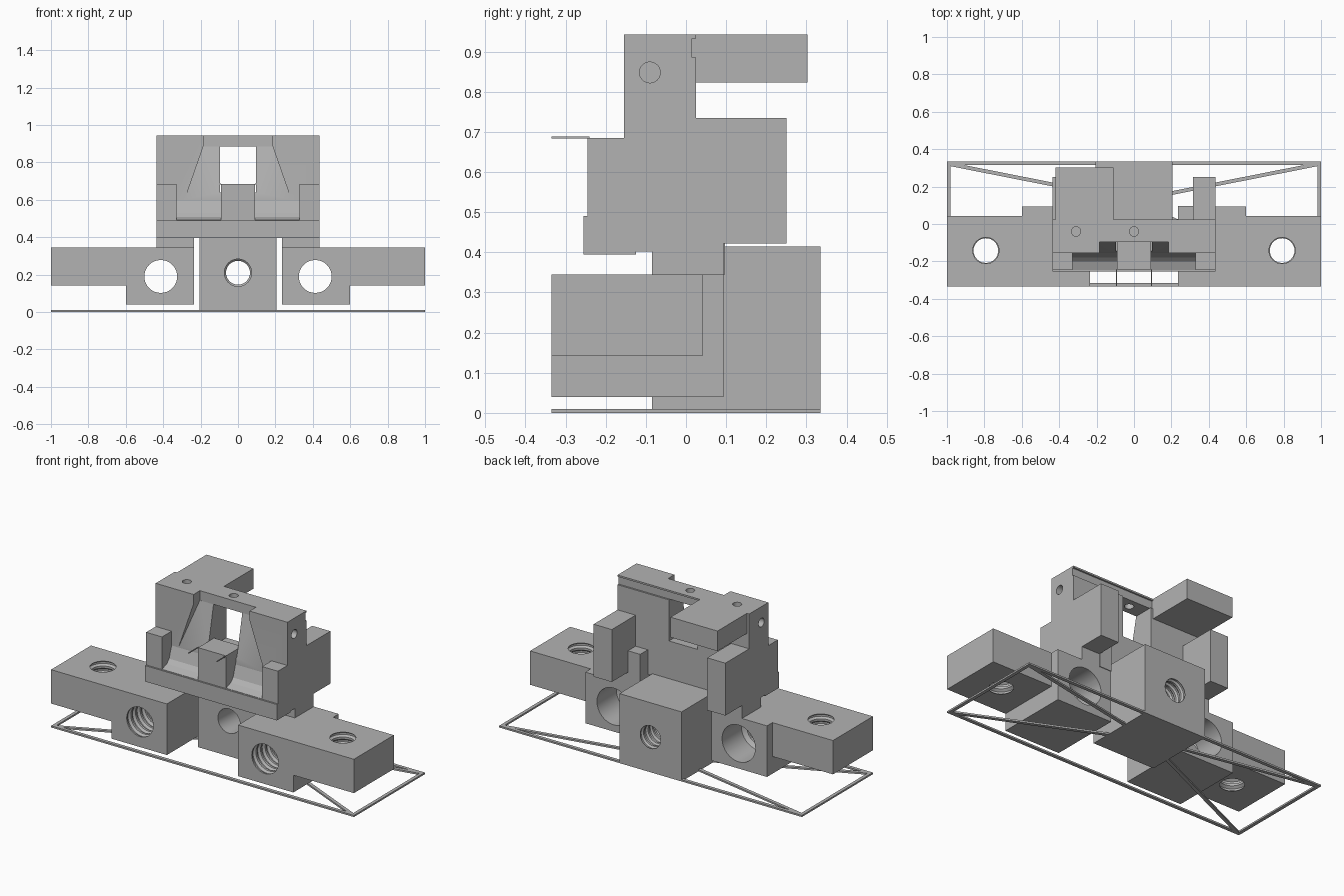
import bpy, bmesh, math
from mathutils import Matrix, Vector

cube = bpy.data.objects.get("Cube")
if cube:
    bpy.data.objects.remove(cube, do_unlink=True)

grey = bpy.data.materials.new("plain grey")
grey.use_nodes = True
grey.diffuse_color = (0.45, 0.45, 0.45, 1)
grey.node_tree.nodes["Principled BSDF"].inputs["Base Color"].default_value = (0.45, 0.45, 0.45, 1)


def finish(name, bm):
    bmesh.ops.recalc_face_normals(bm, faces=bm.faces[:])
    mesh = bpy.data.meshes.new(name)
    bm.to_mesh(mesh)
    bm.free()
    mesh.materials.append(grey)
    ob = bpy.data.objects.new(name, mesh)
    bpy.context.collection.objects.link(ob)
    return ob


def hull(name, points):
    bm = bmesh.new()
    for p in points:
        bm.verts.new(p)
    bmesh.ops.convex_hull(bm, input=bm.verts[:])
    bmesh.ops.dissolve_limit(bm, angle_limit=0.01, verts=bm.verts[:], edges=bm.edges[:])
    return finish(name, bm)


def box(name, x, y, z):
    return hull(name, [(a, b, c) for a in x for b in y for c in z])


def prism(name, x, profile):
    # extrude a (y, z) outline along x
    bm = bmesh.new()
    face = bm.faces.new([bm.verts.new((x[0], y, z)) for y, z in profile])
    new = bmesh.ops.extrude_face_region(bm, geom=[face])["geom"]
    verts = [v for v in new if isinstance(v, bmesh.types.BMVert)]
    bmesh.ops.translate(bm, verts=verts, vec=(x[1] - x[0], 0, 0))
    return finish(name, bm)


def lathe(name, profile, centre, axis, sides=32):
    # revolve (radius, distance) pairs around an axis through centre
    bm = bmesh.new()
    turn = Vector((0, 0, 1)).rotation_difference(Vector(axis)).to_matrix().to_4x4()
    place = Matrix.Translation(centre) @ turn
    rings = []
    for r, d in profile:
        angles = [math.tau * i / sides for i in range(sides)]
        rings.append([bm.verts.new(place @ Vector((r * math.cos(a), r * math.sin(a), d))) for a in angles])
    for lower, upper in zip(rings, rings[1:]):
        for i in range(sides):
            j = (i + 1) % sides
            bm.faces.new((lower[i], lower[j], upper[j], upper[i]))
    bm.faces.new(rings[0])
    bm.faces.new(rings[-1])
    return finish(name, bm)


def thread(start, end, minor, major, turns):
    # zigzag wall of a threaded hole
    step = (end - start) / turns
    points = []
    for i in range(turns):
        d = start + i * step
        points += [(major, d), (major, d + step * 0.25), (minor, d + step * 0.5), (minor, d + step * 0.8)]
    return points + [(major, end)]


def cut(target, *cutters):
    for cutter in cutters:
        cutter.hide_render = True
        mod = target.modifiers.new("cut", "BOOLEAN")
        mod.operation = "DIFFERENCE"
        mod.solver = "EXACT"
        mod.object = cutter
        bpy.context.view_layer.objects.active = target
        bpy.ops.object.modifier_apply(modifier=mod.name)
        bpy.data.objects.remove(cutter, do_unlink=True)


def span(side, a, b):
    return sorted((side * a, side * b))


def strip(name, a, b, width, z):
    # flat bar between two plan points
    a, b = Vector(a), Vector(b)
    n = (b - a).orthogonal().normalized() * width / 2
    return hull(name, [(*(p + s * n), h) for p in (a, b) for s in (-1, 1) for h in z])


BACK = (0, 1, 0)

# Thin base frame with braces
base = box("base_frame", (-1, 1), (-0.335, 0.335), (0, 0.01))
cut(base, box("frame_opening", (-0.98, 0.98), (-0.315, 0.315), (-0.1, 0.1)))
for s in (-1, 1):
    strip("rear_brace", (s * 0.985, 0.32), (s * 0.2, 0.165), 0.02, (0, 0.01))
    strip("front_brace", (s * 0.985, -0.325), (s * 0.2, 0.03), 0.02, (0, 0.01))

# Centre block: smooth at the front, threaded at the back
centre = box("centre_block", (-0.205, 0.205), (-0.085, 0.335), (0, 0.415))
bore = [(0.073, -0.2), (0.073, 0.1)] + thread(0.105, 0.36, 0.064, 0.074, 6)
cut(centre, lathe("centre_bore", bore, (0, 0, 0.21), BACK))

# Side blocks and wings with threaded holes
for s in (-1, 1):
    block = box("side_block", span(s, 0.235, 0.6), (-0.335, 0.093), (0.04, 0.345))
    bore = thread(-0.36, -0.1, 0.088, 0.1, 6) + [(0.11, -0.09), (0.11, 0.2)]
    cut(block, lathe("side_bore", bore, (s * 0.413, 0, 0.19), BACK))
    wing = box("wing", span(s, 0.6, 1), (-0.335, 0.042), (0.143, 0.345))
    bore = thread(0.11, 0.37, 0.066, 0.08, 6)
    cut(wing, lathe("wing_bore", bore, (s * 0.792, -0.142, 0), (0, 0, 1)))
    box("neck", span(s, 0.235, 0.435), (-0.085, 0.093), (0.345, 0.425))
    box("inner_rib", span(s, 0.235, 0.315), (0.02, 0.097), (0.345, 0.55))
    box("rear_arm", span(s, 0.315, 0.435), (0.02, 0.25), (0.422, 0.735))
    box("front_post", span(s, 0.33, 0.435), (-0.245, -0.15), (0.49, 0.685))
    box("thin_rod", span(s, 0.091, 0.096), (-0.335, -0.24), (0.683, 0.688))

# Upright plate with tapered pocket, window, groove and pin holes
plate = box("upright_plate", (-0.435, 0.435), (-0.155, 0.025), (0.402, 0.943))
taper = [(s * x, y, z) for s in (-1, 1)
         for x, y, z in ((0.185, -0.3, 0.886), (0.185, -0.095, 0.886), (0.285, -0.3, 0.6), (0.285, -0.155, 0.6))]
cut(plate,
    hull("pocket", taper),
    box("pocket_top", (-0.185, 0.185), (-0.3, -0.095), (0.885, 1)),
    box("window", (-0.095, 0.095), (-0.3, 0.2), (0.64, 0.885)),
    box("rear_groove", (-0.11, 0.5), (0.015, 0.1), (0.885, 0.933)))
for s in (-1, 1):
    cut(plate, lathe("side_pin", [(0.026, 0.3), (0.026, 0.5)], (0, -0.09, 0.848), (s, 0, 0), 24))
for x in (-0.31, 0):
    cut(plate, lathe("top_pin", [(0.025, 0.75), (0.025, 1)], (x, -0.04, 0), (0, 0, 1), 24))

# Lower beam, sloped sill, centre post and rear overhang
box("front_beam", (-0.435, 0.435), (-0.255, -0.125), (0.395, 0.49))
prism("sloped_sill", (-0.33, 0.33),
      [(-0.14, 0.6), (-0.155, 0.6), (-0.178, 0.53), (-0.2, 0.508), (-0.245, 0.492), (-0.245, 0.48), (-0.14, 0.48)])
box("centre_post", (-0.092, 0.092), (-0.245, -0.095), (0.48, 0.685))
box("rear_overhang", (-0.42, -0.11), (0.02, 0.303), (0.823, 0.943))

# Smooth the bores, keep the edges sharp
bpy.ops.object.select_all(action="DESELECT")
for ob in bpy.context.collection.objects:
    if ob.type == "MESH" and grey.name in ob.data.materials:
        ob.select_set(True)
        bpy.context.view_layer.objects.active = ob
bpy.ops.object.shade_smooth_by_angle(angle=math.radians(25))
